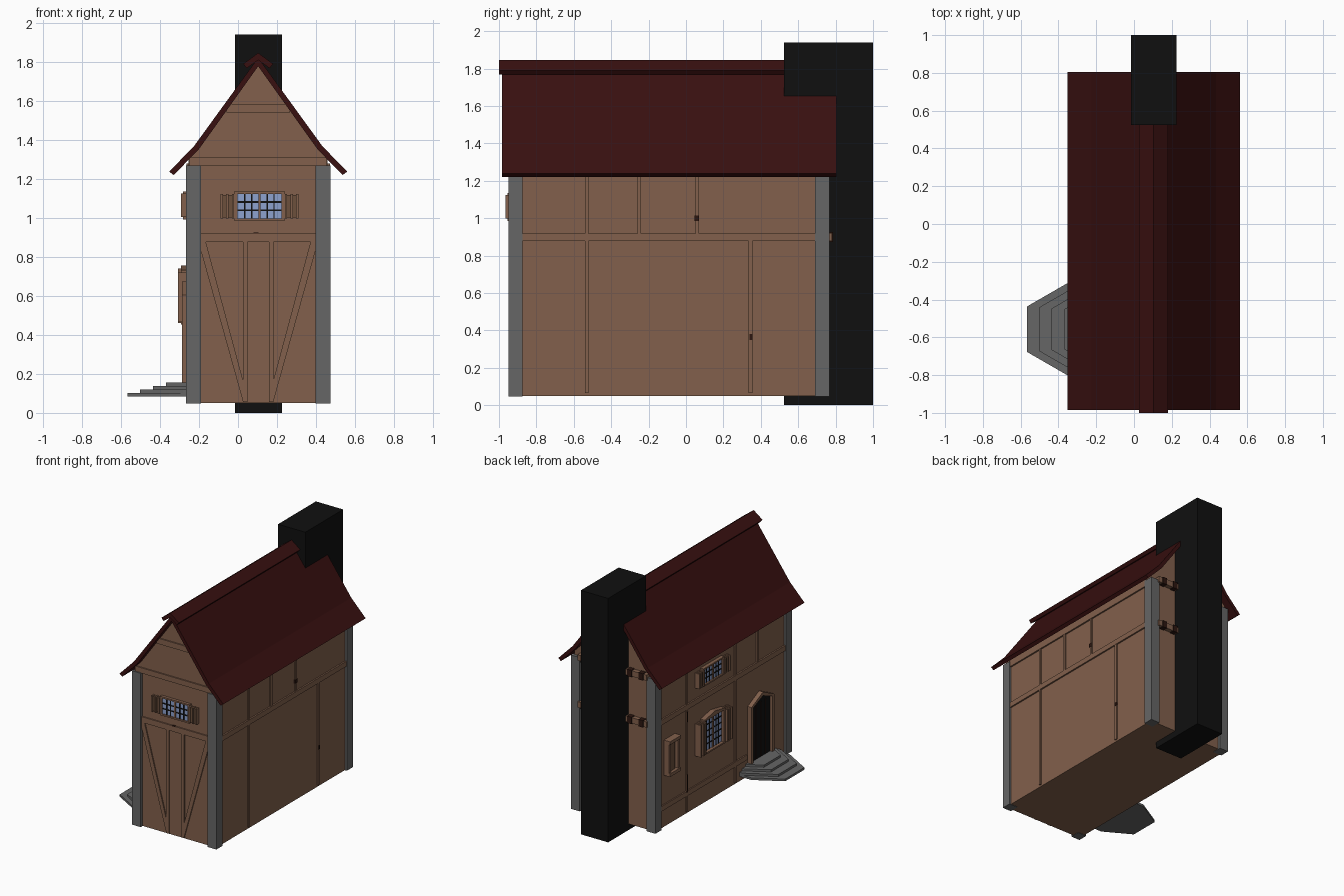
import bpy, bmesh, math

if "Cube" in bpy.data.objects:
    bpy.data.objects.remove(bpy.data.objects["Cube"])

def mat(name, r, g, b):
    m = bpy.data.materials.new(name)
    m.diffuse_color = (r, g, b, 1)
    m.use_nodes = True
    m.node_tree.nodes["Principled BSDF"].inputs["Base Color"].default_value = m.diffuse_color
    return m

WOOD = mat("brown wood", 0.223, 0.117, 0.072)
SHUT = mat("dark shutter wood", 0.15, 0.08, 0.045)
STONE = mat("grey stone", 0.133, 0.133, 0.133)
ROOF = mat("dark red roof", 0.040, 0.005, 0.005)
BLACK = mat("black", 0.005, 0.005, 0.005)
STRAP = mat("dark brown strap", 0.025, 0.008, 0.005)
GLASS = mat("blue glass", 0.27, 0.36, 0.62)

CX = 0.1035  # house centre line
# each wall maps (u along wall, z up, d outward) to the world
FACES = {
    "front": lambda u, z, d: (u, -0.93 - d, z),
    "back": lambda u, z, d: (u, 0.745 + d, z),
    "left": lambda u, z, d: (-0.253 - d, u, z),
    "right": lambda u, z, d: (0.46 + d, u, z),
    "world": lambda u, z, d: (u, d, z),
    "plan": lambda u, z, d: (u, z, d),
}

def prisms(name, material, face, items):
    """items: list of (outline points, d0, d1), all joined in one object"""
    f = FACES[face]
    bm = bmesh.new()
    for pts, d0, d1 in items:
        a = [bm.verts.new(f(u, z, d0)) for u, z in pts]
        b = [bm.verts.new(f(u, z, d1)) for u, z in pts]
        n = len(pts)
        bm.faces.new(a)
        bm.faces.new(b[::-1])
        for i in range(n):
            j = (i + 1) % n
            bm.faces.new((a[i], b[i], b[j], a[j]))
    bmesh.ops.recalc_face_normals(bm, faces=bm.faces[:])
    me = bpy.data.meshes.new(name)
    bm.to_mesh(me)
    bm.free()
    me.materials.append(material)
    ob = bpy.data.objects.new(name, me)
    bpy.context.collection.objects.link(ob)
    return ob

def rect(u0, u1, z0, z1, d0=0.0, d1=0.01):
    return ([(u0, z0), (u1, z0), (u1, z1), (u0, z1)], d0, d1)

def mirror(pts):
    return [(2 * CX - u, z) for u, z in pts]

# walls with both gables
half = [(0.46, 0.05), (0.46, 1.30), (0.418, 1.345), (CX, 1.782)]
prisms("walls", WOOD, "world", [(half + mirror(half[:3])[::-1], -0.93, 0.745)])

# stone corner posts
prisms("corner_posts", STONE, "world",
       [rect(x, x + 0.077, 0.047, 1.27, y, y + 0.077)
        for x in (-0.268, 0.398) for y in (-0.95, 0.69)])

# roof with flared eaves, and its ridge cap
outer = [(0.56, 1.238), (0.433, 1.368), (CX, 1.822)]
inner = [(0.408, 1.352), (0.537, 1.22)]
prisms("roof", ROOF, "world",
       [(outer + [(CX, 1.778)] + inner, -0.985, 0.805),
        (mirror(outer + [(CX, 1.778)] + inner), -0.985, 0.805)])
cap = [(0.18, 1.79), (CX, 1.847), (0.027, 1.79), (0.045, 1.768), (CX, 1.81), (0.162, 1.768)]
prisms("ridge_cap", ROOF, "world", [(cap, -1.0, 0.81)])

# chimney
prisms("chimney", BLACK, "world", [rect(-0.015, 0.225, 0, 1.94, 0.525, 1.0)])

# front timbers
diag = [(-0.19, 0.83), (-0.19, 0.877), (-0.165, 0.877), (0.025, 0.17), (0.025, 0.06)]
items = [rect(-0.2, 0.41, 0.877, 0.922), rect(-0.25, 0.455, 1.267, 1.31),
         rect(-0.06, 0.267, 1.54, 1.585)]
for x in (0.025, 0.158):
    items.append(rect(x, x + 0.025, 0.055, 0.88))
items += [(diag, 0, 0.009), (mirror(diag), 0, 0.009)]
prisms("front_timbers", WOOD, "front", items)

# side timbers
side = [rect(-0.88, 0.70, 0.877, 0.918, 0, 0.012), rect(-0.88, 0.70, 1.225, 1.28, 0, 0.012)]
side += [rect(y - 0.01, y + 0.01, 0.915, 1.23) for y in (-0.53, -0.25, 0.06)]
side += [rect(y - 0.01, y + 0.01, 0.065, 0.88) for y in (-0.53, 0.345)]
prisms("right_timbers", WOOD, "right", side)
left = side[:2] + [rect(y - 0.01, y + 0.01, 0.915, 1.23) for y in (-0.53, -0.25, 0.36)]
left += [rect(y - 0.01, y + 0.01, 0.065, 0.88) for y in (-0.25, 0.36)]
left += [rect(-0.40, 0.70, 0.19, 0.23)]
prisms("left_timbers", WOOD, "left", left)

# back beams with dark straps
prisms("back_beams", WOOD, "back",
       [rect(-0.2, 0.41, 0.877, 0.922, 0, 0.035), rect(-0.2, 0.41, 1.25, 1.295, 0, 0.035)])
prisms("back_straps", STRAP, "back",
       [rect(x - 0.02, x + 0.02, z, z + 0.055, 0, 0.04)
        for x in (-0.15, -0.05, 2 * CX + 0.05, 2 * CX + 0.15) for z in (0.872, 1.245)])

# small dark marks on the timbers
prisms("right_marks", STRAP, "right",
       [rect(0.045, 0.07, 0.985, 1.015, 0, 0.013), rect(0.34, 0.355, 0.35, 0.38, 0, 0.013)])
prisms("left_marks", STRAP, "left",
       [rect(0.352, 0.368, 0.78, 0.86, 0, 0.013), rect(0.352, 0.368, 0.22, 0.36, 0, 0.013)])
prisms("front_mark", STRAP, "front", [rect(0.08, 0.105, 0.92, 0.926, 0, 0.014)])

def window(name, face, c, z0, z1, rows, out, peak=0.0):
    """casement window: glass, black bars, frame, pair of framed shutters"""
    g = 0.112
    prisms(name + "_glass", GLASS, face, [rect(c - g, c + g, z0, z1, 0, 0.014)])
    bars = [rect(c + s * u - 0.0035, c + s * u + 0.0035, z0, z1, 0.012, 0.018)
            for s in (-1, 1) for u in (0.04, 0.075)]
    for i in range(1, rows):
        z = z0 + (z1 - z0) * i / rows
        bars.append(rect(c - g, c + g, z - 0.004, z + 0.004, 0.012, 0.018))
    prisms(name + "_bars", BLACK, face, bars)
    t = 0.018
    head = [(c - g - t, z1), (c + g + t, z1), (c + g + t, z1 + 0.012),
            (c, z1 + 0.012 + peak), (c - g - t, z1 + 0.012)]
    if peak == 0:
        head.pop(3)
    prisms(name + "_frame", WOOD, face,
           [rect(c - g - t, c - g, z0, z1, 0, out * 0.7),
            rect(c + g, c + g + t, z0, z1, 0, out * 0.7),
            rect(c - g - t, c + g + t, z0 - 0.012, z0, 0, out * 0.7),
            (head, 0, out * 0.7), rect(c - 0.006, c + 0.006, z0, z1, 0, 0.022)])
    panels, rims = [], []
    for s in (-1, 1):
        a, b = sorted((c + s * (g + t), c + s * 0.2))
        panels.append(rect(a + 0.005, b - 0.005, z0 + 0.005, z1 - 0.005, 0, out * 0.75))
        for u in (a, (a + b) / 2 - 0.006, b - 0.012):
            rims.append(rect(u, u + 0.012, z0, z1, 0, out))
    prisms(name + "_shutter_panels", SHUT, face, panels)
    prisms(name + "_shutter_rims", WOOD, face, rims)

window("front_window", "front", 0.11, 0.998, 1.124, 3, 0.034)
window("upper_left_window", "left", 0.05, 1.005, 1.125, 3, 0.040)
window("lower_left_window", "left", 0.05, 0.465, 0.72, 5, 0.055, 0.025)

# narrow shuttered opening on the left wall
prisms("narrow_window_frame", WOOD, "left",
       [rect(0.50, 0.525, 0.47, 0.73, 0, 0.045), rect(0.615, 0.64, 0.47, 0.73, 0, 0.045),
        rect(0.50, 0.64, 0.46, 0.485, 0, 0.055), rect(0.50, 0.64, 0.715, 0.74, 0, 0.055)])
prisms("narrow_window_shutter", SHUT, "left", [rect(0.54, 0.60, 0.485, 0.715, 0, 0.03)])
prisms("narrow_window_gap", BLACK, "left", [rect(0.52, 0.62, 0.48, 0.72, 0, 0.012)])

# pointed door and frame on the left wall
DC = -0.557
def arch(w, z, p, z0=0.15):
    return [(DC - w, z0), (DC + w, z0), (DC + w, z), (DC, p), (DC - w, z)]

prisms("door", BLACK, "left", [(arch(0.12, 0.595, 0.645), 0, 0.014)])
prisms("door_planks", STRAP, "left",
       [rect(DC + u - 0.003, DC + u + 0.003, 0.16, 0.595, 0, 0.018) for u in (-0.06, 0, 0.06)])
frame = []
for s in (-1, 1):
    frame.append(([(DC + s * 0.12, 0.15), (DC + s * 0.143, 0.15), (DC + s * 0.143, 0.605),
                   (DC, 0.675), (DC, 0.645), (DC + s * 0.12, 0.595)], 0, 0.035))
prisms("door_frame", WOOD, "left", frame)

# stone steps: stacked half hexagons
steps = []
for i, x in enumerate((-0.567, -0.503, -0.436, -0.37)):
    h = 0.12 - 0.005 * i
    run = min((0.243 - h) / math.tan(math.radians(30)), -0.253 - x)
    e = h + run * math.tan(math.radians(30))
    pts = [(x, DC + h), (x + run, DC + e)]
    if x + run < -0.254:
        pts.append((-0.253, DC + e))
    pts += [(u, 2 * DC - v) for u, v in reversed(pts)]
    z = 0.085 + 0.0175 * i
    steps.append((pts, z, z + 0.0175))
prisms("steps", STONE, "plan", steps)
